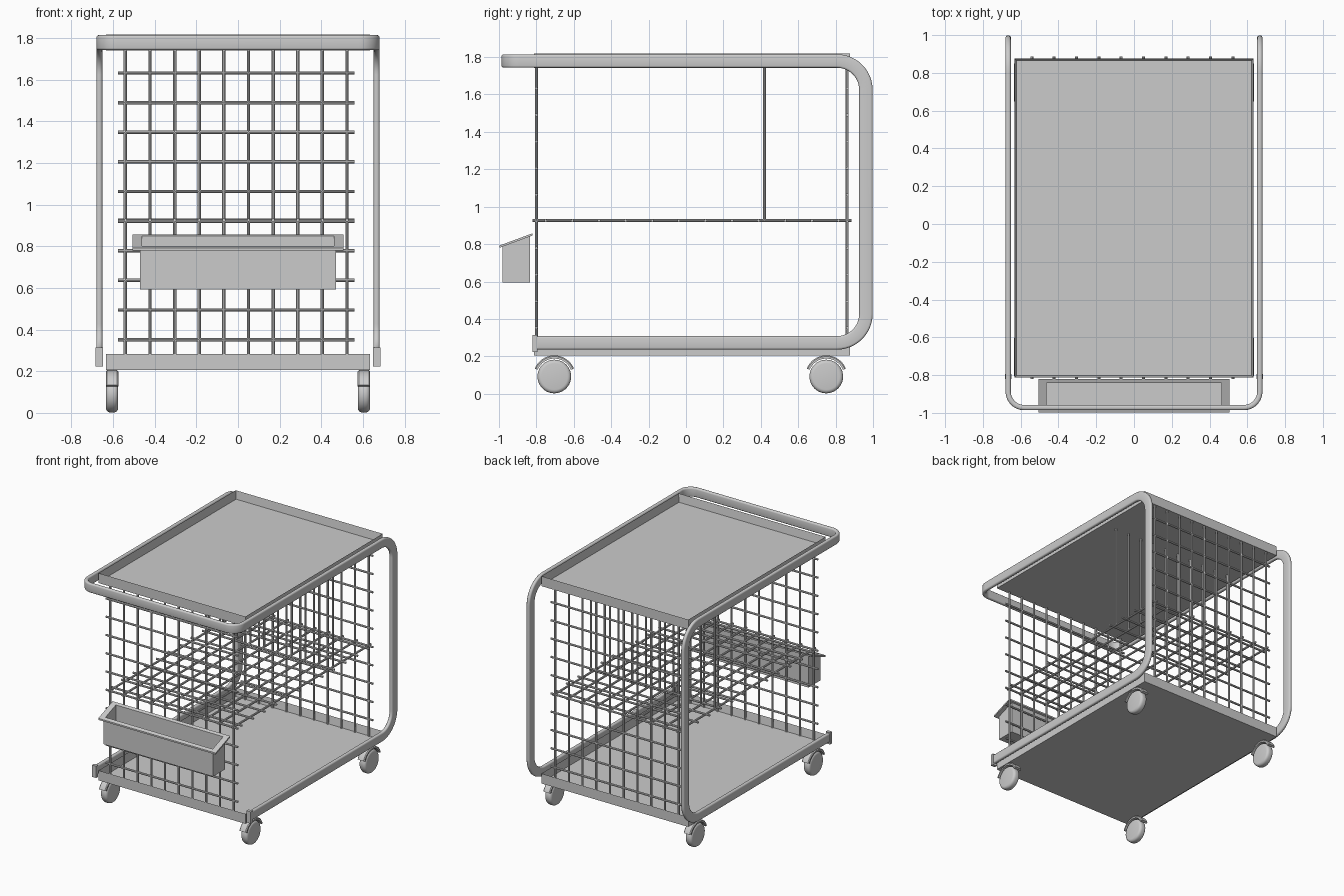
import bpy, bmesh, math
from mathutils import Vector, Matrix

if "Cube" in bpy.data.objects:
    bpy.data.objects.remove(bpy.data.objects["Cube"], do_unlink=True)

grey = bpy.data.materials.new("painted_grey_metal")
grey.use_nodes = True
colour = (0.6, 0.6, 0.6, 1)
grey.diffuse_color = colour
grey.node_tree.nodes["Principled BSDF"].inputs["Base Color"].default_value = colour


def finish(name, bm, smooth=False):
    """Turn a bmesh into a named object."""
    bmesh.ops.recalc_face_normals(bm, faces=bm.faces)
    mesh = bpy.data.meshes.new(name)
    bm.to_mesh(mesh)
    bm.free()
    mesh.materials.append(grey)
    ob = bpy.data.objects.new(name, mesh)
    bpy.context.collection.objects.link(ob)
    if smooth:
        bpy.ops.object.select_all(action="DESELECT")
        bpy.context.view_layer.objects.active = ob
        ob.select_set(True)
        bpy.ops.object.shade_smooth_by_angle(angle=math.radians(35))
    return ob


def add_box(bm, lo, hi):
    lo, hi = Vector(lo), Vector(hi)
    m = Matrix.Translation((lo + hi) / 2) @ Matrix.Diagonal((hi - lo).to_4d())
    return bmesh.ops.create_cube(bm, size=1, matrix=m)["verts"]


def add_rod(bm, a, b, radius=0.008):
    a, b = Vector(a), Vector(b)
    turn = (b - a).to_track_quat("Z", "Y").to_matrix().to_4x4()
    bmesh.ops.create_cone(bm, cap_ends=True, segments=8, radius1=radius, radius2=radius,
                          depth=(b - a).length, matrix=Matrix.Translation((a + b) / 2) @ turn)


def bridge(bm, rings, caps):
    for r, s in zip(rings, rings[1:]):
        for i in range(len(r)):
            j = (i + 1) % len(r)
            bm.faces.new((r[i], r[j], s[j], s[i]))
    for ring in caps:
        bm.faces.new(ring)


# Trays: open sheet boxes with an upright rim
def tray(name, z):
    bm = bmesh.new()
    w, front, back, h, t = 0.633, -0.813, 0.876, 0.077, 0.014
    verts = add_box(bm, (-w, front, z), (w, back, z + h))
    top = [f for f in bm.faces if all(v.co.z > z + h / 2 for v in f.verts)]
    bmesh.ops.inset_region(bm, faces=top, thickness=t)
    for v in top[0].verts:
        v.co.z = z + t
    return finish(name, bm)


tray("top_tray", 1.742)
tray("bottom_tray", 0.205)

# Frame: flat tube swept down each side and round the front handle
HALF_W, HALF_T, ROUND = 0.036, 0.014, 0.011
section = []
for k, (sx, sy) in enumerate([(1, 1), (-1, 1), (-1, -1), (1, -1)]):
    for s in range(4):
        a = math.radians(90 * k + 30 * s)
        section.append((sx * (HALF_T - ROUND) + ROUND * math.cos(a),
                        sy * (HALF_W - ROUND) + ROUND * math.sin(a)))

X, BACK, FRONT, LOW, HIGH = 0.666, 0.962, -0.972, 0.272, 1.779
R, HANDLE_R, N = 0.155, 0.085, 12
side = Vector((1, 0, 0))
path = [(Vector((X, -0.81, LOW)), side, Vector((0, 0, -1)))]
for zc, start in ((LOW + R, -90), (HIGH - R, 0)):
    for i in range(N + 1):
        a = math.radians(start + 90 * i / N)
        out = Vector((0, math.cos(a), math.sin(a)))
        path.append((Vector((X, BACK - R, zc)) + out * R, side, out))
for i in range(N + 1):
    a = math.radians(-90 * i / N)
    out = Vector((math.cos(a), math.sin(a), 0))
    path.append((Vector((X - HANDLE_R, FRONT + HANDLE_R, HIGH)) + out * HANDLE_R, out, Vector((0, 0, 1))))
path.append((Vector((0, FRONT, HIGH)), Vector((0, -1, 0)), Vector((0, 0, 1))))

bm = bmesh.new()
rings = [[bm.verts.new(p + n * u + w * v) for u, v in section] for p, n, w in path]
bridge(bm, rings, [rings[0]])
frame = finish("tube_frame", bm, True)
frame.modifiers.new("mirror", "MIRROR").use_axis = (True, False, False)

# Caps on the open ends of the frame
bm = bmesh.new()
for s in (-1, 1):
    add_box(bm, (s * X - 0.018, -0.82, 0.222), (s * X + 0.018, -0.795, 0.314))
finish("frame_end_caps", bm)

# Wire grids
XS = [-0.541 + 0.1183 * i for i in range(10)]
ZS = [0.352 + 0.1423 * i for i in range(10)]
LEFT, RIGHT, SHELF = -0.577, 0.56, 0.926


def upright_grid(name, y, low, high, levels):
    bm = bmesh.new()
    for x in XS:
        add_rod(bm, (x, y, low), (x, y, high))
    for z in levels:
        add_rod(bm, (LEFT, y, z), (RIGHT, y, z))
    finish(name, bm, True)


upright_grid("front_grid", -0.8, 0.21, 1.75, ZS)
upright_grid("back_grid", 0.862, 0.21, 1.75, ZS)
upright_grid("divider_rods", 0.42, SHELF, 1.75, [])

bm = bmesh.new()
for x in XS:
    add_rod(bm, (x, -0.82, SHELF), (x, 0.886, SHELF))
for i in range(12):
    y = -0.75 + 0.1423 * i
    add_rod(bm, (LEFT, y, SHELF), (RIGHT, y, SHELF))
finish("wire_shelf", bm, True)

# Hanging basket: slanted open bin with an outward lip
bm = bmesh.new()


def bin_ring(half, front, back, z=None, drop=0.0):
    def rim(y):
        return 0.858 + (y + 0.82) * 0.37 - drop
    return [bm.verts.new((x, y, rim(y) if z is None else z))
            for x, y in ((-half, front), (half, front), (half, back), (-half, back))]


outer = [bin_ring(0.472, -0.981, -0.833, 0.594), bin_ring(0.472, -0.981, -0.833, drop=0.012),
         bin_ring(0.506, -0.997, -0.82, drop=0.012), bin_ring(0.506, -0.997, -0.82),
         bin_ring(0.462, -0.971, -0.843), bin_ring(0.462, -0.971, -0.843, 0.604)]
bridge(bm, outer, [outer[0], outer[-1]])
finish("basket", bm)

# Casters: rounded wheels under curved fenders
for y, end in ((-0.704, "front"), (0.75, "back")):
    for s, hand in ((-1, "right"), (1, "left")):
        centre = Vector((s * 0.605, y, 0.092))
        bm = bmesh.new()
        bmesh.ops.create_cone(bm, cap_ends=True, segments=40, radius1=0.09, radius2=0.09, depth=0.058,
                              matrix=Matrix.Translation(centre) @ Matrix.Rotation(math.pi / 2, 4, "Y"))
        rim = [e for e in bm.edges if abs(e.verts[0].co.x - e.verts[1].co.x) < 0.001]
        bmesh.ops.bevel(bm, geom=rim, offset=0.02, segments=4, profile=0.5, affect="EDGES")
        finish(f"{end}_{hand}_wheel", bm, True)

        bm = bmesh.new()
        rings = []
        for i in range(17):
            a = math.radians(-68 + 136 * i / 16)
            out = Vector((0, math.sin(a), math.cos(a)))
            rings.append([bm.verts.new(centre + out * r + Vector((x, 0, 0)))
                          for x, r in ((-0.03, 0.096), (0.03, 0.096), (0.03, 0.107),
                                       (0.024, 0.113), (-0.024, 0.113), (-0.03, 0.107))])
        bridge(bm, rings, [rings[0], rings[-1]])
        finish(f"{end}_{hand}_fender", bm, True)
